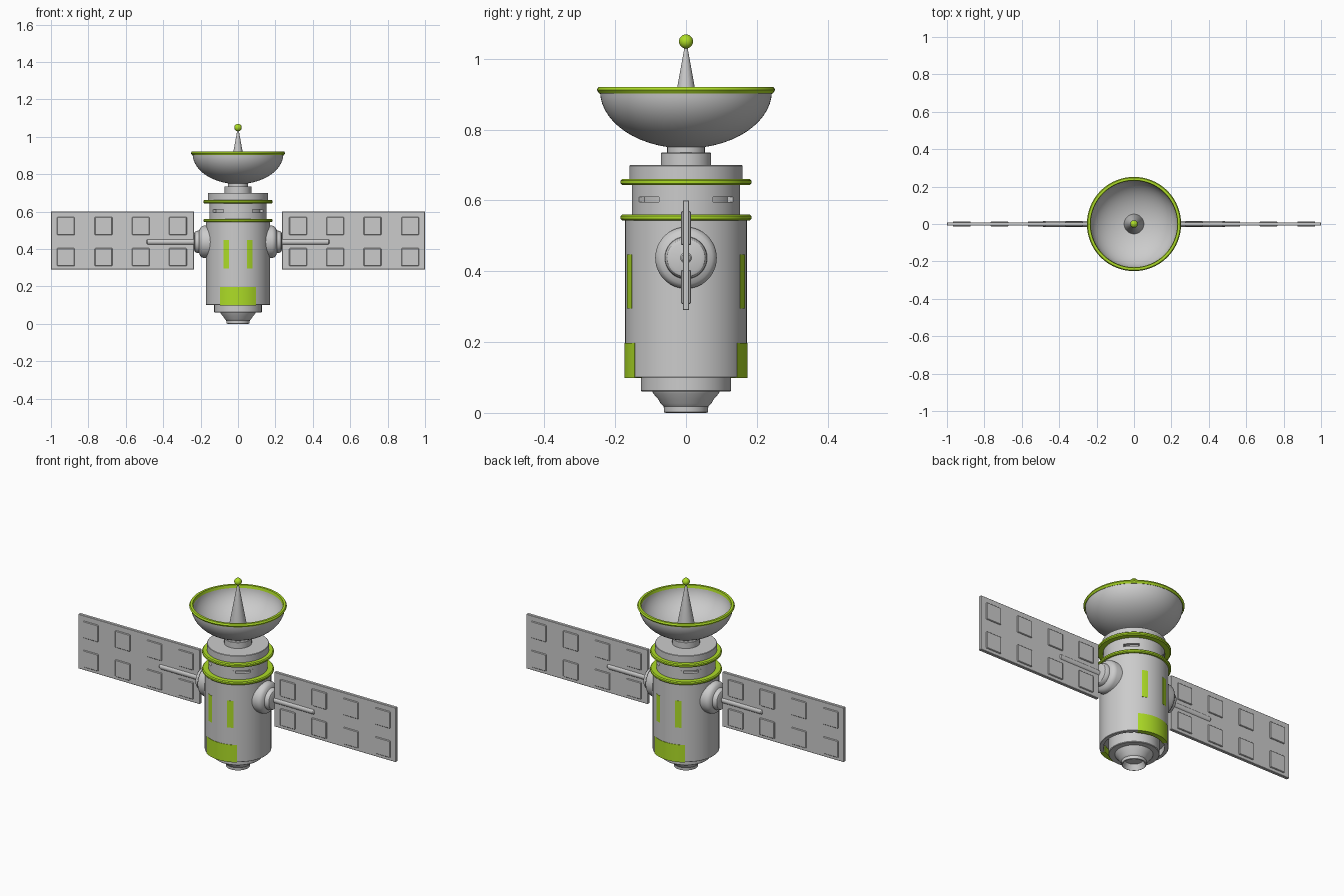
import bpy, bmesh
from math import radians, sin, cos, pi, tau
from mathutils import Vector, Matrix

if "Cube" in bpy.data.objects:
    bpy.data.objects.remove(bpy.data.objects["Cube"])

green = bpy.data.materials.new("lime_accent")
green.diffuse_color = (0.42, 0.72, 0.02, 1)
green.use_nodes = True
green.node_tree.nodes["Principled BSDF"].inputs["Base Color"].default_value = green.diffuse_color


def finish(name, bm, mat=None):
    bmesh.ops.recalc_face_normals(bm, faces=bm.faces)
    me = bpy.data.meshes.new(name)
    bm.to_mesh(me)
    bm.free()
    ob = bpy.data.objects.new(name, me)
    bpy.context.collection.objects.link(ob)
    if mat:
        me.materials.append(mat)
    return ob


def lathe(name, pts, mat=None, closed=False, start=0, sweep=360, steps=64):
    """Spin an (r, z) profile about z; angles in degrees."""
    bm = bmesh.new()
    rot = Matrix.Rotation(radians(start), 3, 'Z')
    vs = [bm.verts.new(rot @ Vector((r, 0, z))) for r, z in pts]
    n = len(vs)
    for i in range(n if closed else n - 1):
        bm.edges.new((vs[i], vs[(i + 1) % n]))
    bmesh.ops.spin(bm, geom=bm.verts[:] + bm.edges[:], cent=(0, 0, 0),
                   axis=(0, 0, 1), angle=radians(sweep), steps=steps)
    bmesh.ops.remove_doubles(bm, verts=bm.verts, dist=1e-5)
    if sweep < 360:
        bmesh.ops.holes_fill(bm, edges=bm.edges, sides=0)
    return finish(name, bm, mat)


def arc_plate(name, r0, r1, z0, z1, mid, half, mat=None):
    """Curved block wrapped round the body."""
    return lathe(name, [(r0, z0), (r1, z0), (r1, z1), (r0, z1)], mat, True,
                 mid - half, half * 2, 12)


def box(name, x0, x1, y, z0, z1, bevel=0.002):
    bm = bmesh.new()
    bmesh.ops.create_cube(bm, size=1)
    bmesh.ops.scale(bm, vec=(x1 - x0, 2 * y, z1 - z0), verts=bm.verts)
    bmesh.ops.translate(bm, vec=((x0 + x1) / 2, 0, (z0 + z1) / 2), verts=bm.verts)
    bmesh.ops.bevel(bm, geom=bm.edges[:], offset=bevel, segments=1, affect='EDGES')
    return finish(name, bm)


# Nozzle and base, with a hollow bottom end
lathe("nozzle_and_base", [
    (0, .03), (.045, .03), (.057, 0), (.062, .002), (.063, .018), (.072, .027),
    (.078, .038), (.093, .055), (.095, .06), (.124, .06), (.127, .063),
    (.127, .14), (0, .14)])

# Main drum with recessed underside
lathe("body", [
    (0, .135), (.152, .135), (.152, .1), (.17, .1), (.172, .102), (.172, .55),
    (.153, .55), (.153, .595), (.135, .595), (.135, .61), (.153, .61),
    (.153, .645), (.16, .645), (.16, .698), (.158, .7), (0, .7)])

# Solid segments between the four side slots
for a in range(0, 360, 90):
    arc_plate("slot_divider", .13, .153, .594, .611, a, 30)

# Green body rings
for z in (.552, .652):
    lathe("body_ring", [(.148, z - .009), (.18, z - .009), (.185, z - .004),
                        (.185, z + .004), (.18, z + .009), (.148, z + .009)],
          green, True)

# Neck under the dish
lathe("neck", [(0, .695), (.071, .695), (.071, .733), (.069, .735), (.053, .735),
               (.053, .762), (0, .762)])

# Dish shell, rim, feed cone and tip
N = 14
outer = [(.243 * sin(i / N * pi / 2), .91 - .163 * cos(i / N * pi / 2)) for i in range(N + 1)]
inner = [(.233 * sin(i / N * pi / 2), .915 - .156 * cos(i / N * pi / 2)) for i in range(N, -1, -1)]
lathe("dish", outer + inner)
lathe("dish_rim", [(.231, .905), (.245, .902), (.252, .912), (.247, .921), (.234, .921)],
      green, True)
lathe("feed_cone", [(0, .757), (.053, .757), (.053, .763), (.003, 1.04), (0, 1.04)], steps=32)
lathe("antenna_tip", [(.02 * sin(i * pi / 12), 1.049 - .02 * cos(i * pi / 12))
                      for i in range(13)], green, steps=24)

# Green panels and stripes, front and back
for a in (-90, 90):
    arc_plate("accent_panel", .148, .174, .099, .198, a, 33.3, green)
    for s in (-1, 1):
        arc_plate("accent_stripe", .16, .1735, .295, .448, a + s * 21.5, 5.5, green)

# Side hubs, rods and solar panels
for s in (-1, 1):
    hub = lathe("panel_hub", [(0, .13), (.087, .13), (.087, .182), (.083, .194),
                              (.074, .203), (.06, .208), (.059, .222), (.053, .231),
                              (.044, .235), (0, .235)], steps=48)
    rod = lathe("panel_rod", [(0, .22), (.0165, .22), (.0165, .484), (.012, .489),
                              (0, .491)], steps=20)
    for ob in (hub, rod):
        ob.rotation_euler = (0, s * pi / 2, 0)
        ob.location.z = .438
    x0, x1 = sorted((s * .235, s * 1.0))
    box("solar_panel", x0, x1, .009, .29, .60)
    for cx in (.321, .519, .719, .92):
        for cz in (.356, .522):
            box("solar_cell", s * cx - .047, s * cx + .047, .0145, cz - .048, cz + .048, .003)

# Smooth shading with crisp edges
bpy.ops.object.select_all(action='SELECT')
bpy.context.view_layer.objects.active = bpy.context.scene.objects["body"]
bpy.ops.object.shade_smooth_by_angle(angle=radians(30))
